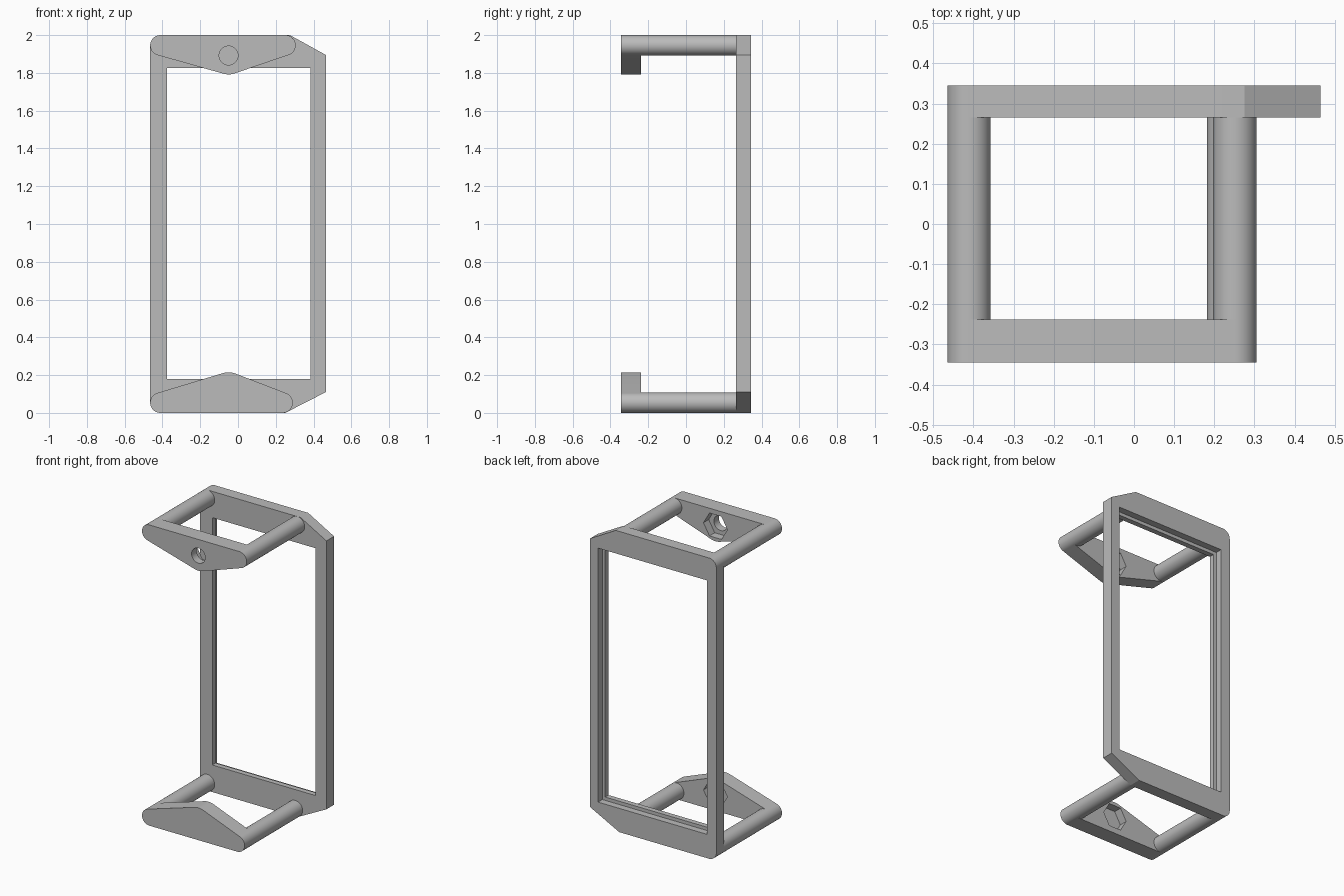
import bpy, bmesh
from math import cos, sin, pi
from mathutils import Vector, geometry

if "Cube" in bpy.data.objects:
    bpy.data.objects.remove(bpy.data.objects["Cube"])

grey = bpy.data.materials.new("plain_grey")
grey.use_nodes = True
colour = (0.5, 0.5, 0.5, 1)
grey.diffuse_color = colour
grey.node_tree.nodes["Principled BSDF"].inputs["Base Color"].default_value = colour

FRONT, BACK = -0.345, 0.345
PLATE_BACK, FRAME_FRONT = -0.238, 0.265


def circle(x, z, r, n=64):
    return [(x + r * cos(2 * pi * i / n), z + r * sin(2 * pi * i / n)) for i in range(n)]


def rect(x0, x1, z0, z1):
    return [(x0, z0), (x1, z0), (x1, z1), (x0, z1)]


def prism(name, points, y0, y1):
    """Extrude the convex outline of x-z points from y0 to y1."""
    outline = [points[i] for i in geometry.convex_hull_2d([Vector(p) for p in points])]
    bm = bmesh.new()
    face = bm.faces.new([bm.verts.new((x, y0, z)) for x, z in outline])
    new = bmesh.ops.extrude_face_region(bm, geom=[face])["geom"]
    bmesh.ops.translate(bm, vec=(0, y1 - y0, 0),
                        verts=[v for v in new if isinstance(v, bmesh.types.BMVert)])
    bmesh.ops.recalc_face_normals(bm, faces=bm.faces)
    mesh = bpy.data.meshes.new(name)
    bm.to_mesh(mesh)
    bm.free()
    mesh.materials.append(grey)
    ob = bpy.data.objects.new(name, mesh)
    bpy.context.collection.objects.link(ob)
    return ob


def select(ob):
    bpy.ops.object.select_all(action="DESELECT")
    ob.select_set(True)
    bpy.context.view_layer.objects.active = ob


def cut(ob, points, y0, y1):
    cutter = prism("cutter", points, y0, y1)
    mod = ob.modifiers.new("cut", "BOOLEAN")
    mod.operation, mod.solver, mod.object = "DIFFERENCE", "EXACT", cutter
    select(ob)
    bpy.ops.object.modifier_apply(modifier=mod.name)
    bpy.data.objects.remove(cutter)


def smooth(ob):
    select(ob)
    bpy.ops.object.shade_smooth_by_angle(angle=pi / 7)


# Back frame: rounded corners on one side, chamfered on the other
R = 0.054
LEFT = -0.465 + R
outline = circle(LEFT, R, R) + circle(LEFT, 2 - R, R)
outline += [(0.25, 0), (0.465, 0.11), (0.465, 1.895), (0.275, 2)]
frame = prism("back_frame", outline, FRAME_FRONT, BACK)
cut(frame, rect(-0.375, 0.385, 0.18, 1.825), 0.2, 0.4)
# Rebate around the window, open to the back
cut(frame, rect(-0.397, 0.405, 0.158, 1.847), 0.3, 0.4)
smooth(frame)

# Upper and lower brackets: a tapered front plate on two round rods
TIP_X = -0.05
for side, z, tip_z, right in (("upper", 2 - R, 1.892, 0.305 - R),
                              ("lower", R, 0.115, 0.29 - R)):
    plate = prism(side + "_plate",
                  circle(LEFT, z, R) + circle(right, z, R) + circle(TIP_X, tip_z, 0.1),
                  FRONT, PLATE_BACK)
    # Hexagonal nut pocket behind; the upper plate also has a bolt hole
    cut(plate, circle(TIP_X, tip_z, 0.088, 6), PLATE_BACK - 0.055, 0)
    if side == "upper":
        cut(plate, circle(TIP_X, tip_z, 0.05, 48), -0.5, 0)
    smooth(plate)
    for label, x in (("right", LEFT), ("left", right)):
        smooth(prism(f"{side}_{label}_rod", circle(x, z, R),
                     PLATE_BACK - 0.01, FRAME_FRONT + 0.01))
